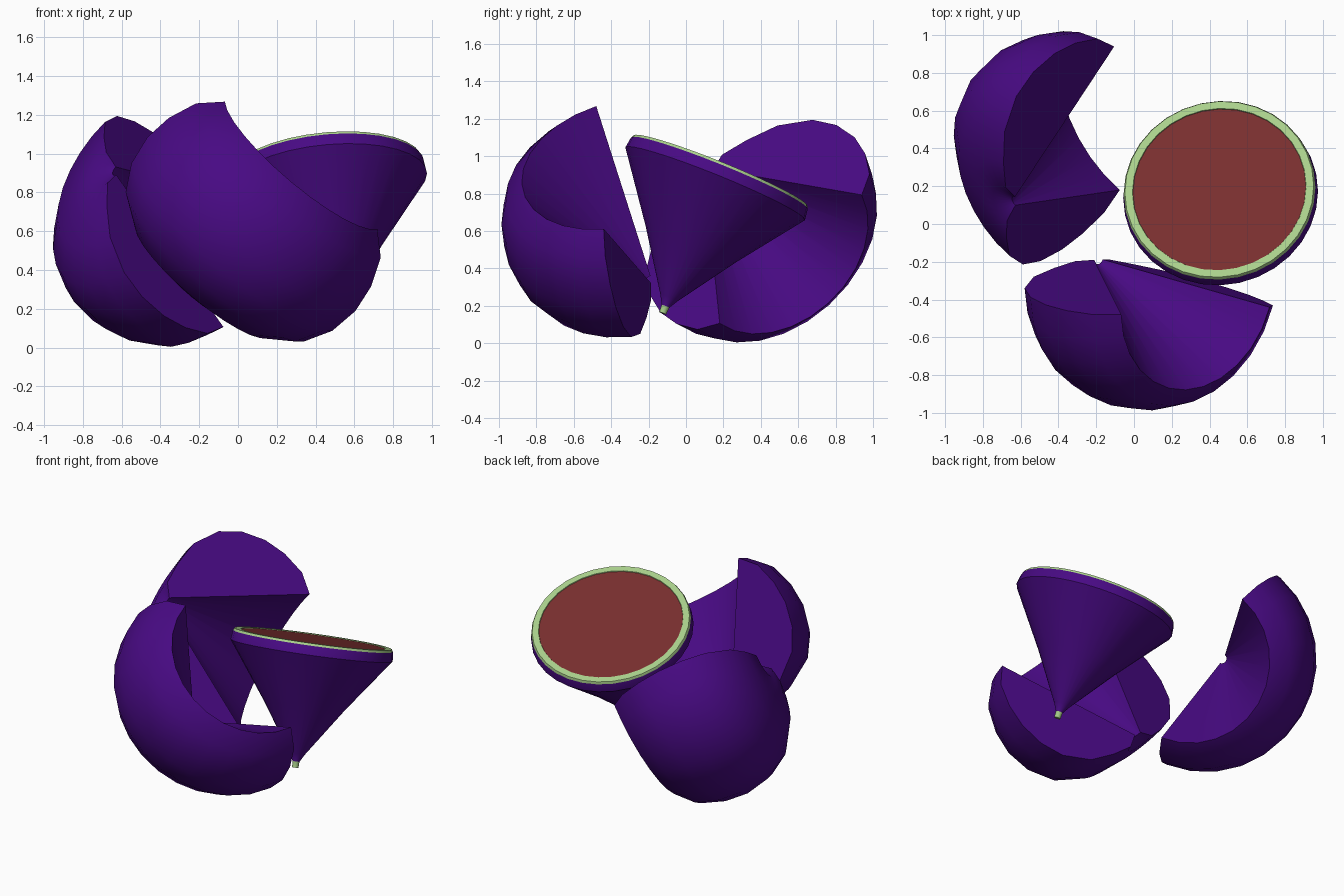
import bpy, bmesh, math
from mathutils import Vector

if "Cube" in bpy.data.objects:
    bpy.data.objects.remove(bpy.data.objects["Cube"])


def material(name, rgb):
    m = bpy.data.materials.new(name)
    m.diffuse_color = (*rgb, 1)
    m.use_nodes = True
    m.node_tree.nodes["Principled BSDF"].inputs["Base Color"].default_value = m.diffuse_color
    return m


SKIN = material("skin purple", (0.065, 0.003, 0.23))
RIND = material("rind green", (0.40, 0.63, 0.26))
FLESH = material("flesh red", (0.19, 0.028, 0.028))


def finish(name, bm, mats, angle):
    bmesh.ops.recalc_face_normals(bm, faces=bm.faces)
    me = bpy.data.meshes.new(name)
    bm.to_mesh(me)
    bm.free()
    for m in mats:
        me.materials.append(m)
    ob = bpy.data.objects.new(name, me)
    bpy.context.collection.objects.link(ob)
    bpy.ops.object.select_all(action='DESELECT')
    ob.select_set(True)
    bpy.context.view_layer.objects.active = ob
    bpy.ops.object.shade_smooth_by_angle(angle=math.radians(angle))
    return ob


# Hollowed fruit: outer skin profile (radius, height), closed by the cone cavity
SHELL = [(0.52, 0.38), (0.63, 0.28), (0.69, 0.13), (0.71, -0.02), (0.685, -0.18),
         (0.61, -0.32), (0.45, -0.44), (0.27, -0.485), (0.12, -0.50), (0.03, -0.45)]
HALF = math.radians(80)  # half the sweep of a shell piece


def shell_piece(name, p, q, axis, inward, steps=12):
    """p and q are the rim corners, inward points into the solid."""
    p, q = Vector(p), Vector(q)
    z = Vector(axis).normalized()
    x = p - q
    x = (x - z * x.dot(z)).normalized()
    y = z.cross(x)
    if y.dot(Vector(inward)) < 0:
        y = -y
    rim, height = SHELL[0]
    centre = (p + q) / 2 - y * rim * math.cos(HALF) - z * height
    bm = bmesh.new()
    rings = []
    for i in range(steps + 1):
        a = HALF * (1 - 2 * i / steps)
        d = x * math.sin(a) + y * math.cos(a)
        rings.append([bm.verts.new(centre + d * r + z * h) for r, h in SHELL])
    n = len(SHELL)
    for a, b in zip(rings, rings[1:]):
        for j in range(n):
            k = (j + 1) % n
            bm.faces.new((a[j], a[k], b[k], b[j]))
    # flat cut faces on both sides of the cavity
    bm.faces.new(rings[0])
    bm.faces.new(rings[-1])
    return finish(name, bm, [SKIN], 35)


shell_piece("front_shell", (-0.07, -0.48, 1.27), (0.72, -0.44, 0.61),
            (0.625, -0.225, 0.735), (-0.12, -0.96, -0.2))
shell_piece("left_shell", (-0.11, 0.94, 0.80), (-0.07, 0.18, 0.10),
            (0.72, 0.48, -0.50), (-0.68, 0.48, -0.56))

# Cone-shaped core: flesh disc, raised rind ring, skin band and cone, stem tip
CORE = [(0.46, 0.0), (0.462, 0.005), (0.502, 0.005), (0.51, -0.01), (0.518, -0.07),
        (0.26, -0.42), (0.05, -0.73), (0.022, -0.78), (0.02, -0.82)]
CORE_MATS = [1, 1, 1, 0, 0, 0, 0, 1]
SEG = 32
origin = Vector((0.452, 0.182, 0.917))
z = Vector((-0.075, 0.30, 0.74)).normalized()
y = z.cross(Vector((1, 0, 0))).normalized()
x = y.cross(z)
bm = bmesh.new()
rings = []
for r, h in CORE:
    rings.append([bm.verts.new(origin + z * h
                               + x * r * math.cos(math.tau * i / SEG)
                               + y * r * math.sin(math.tau * i / SEG))
                  for i in range(SEG)])
for a, b, m in zip(rings, rings[1:], CORE_MATS):
    for i in range(SEG):
        k = (i + 1) % SEG
        bm.faces.new((a[i], a[k], b[k], b[i])).material_index = m
bm.faces.new(rings[0]).material_index = 2
bm.faces.new(rings[-1]).material_index = 1
finish("cone_core", bm, [SKIN, RIND, FLESH], 35)
